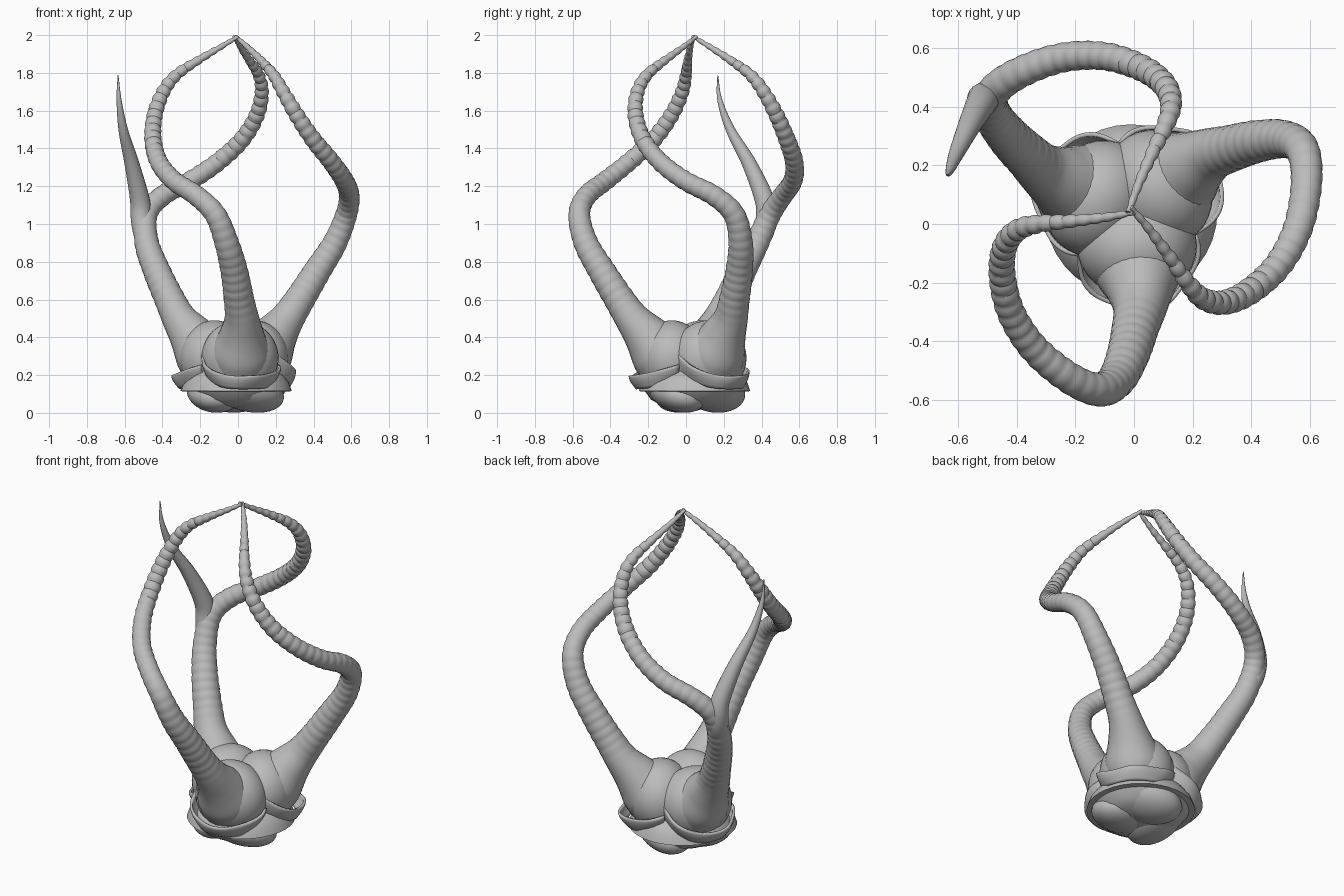
import bpy, bmesh, math
from mathutils import Vector, Matrix

if "Cube" in bpy.data.objects:
    bpy.data.objects.remove(bpy.data.objects["Cube"])

AXIS = Vector((-0.01, 0.045, 0))   # centre of the threefold symmetry

grey = bpy.data.materials.new("stone_grey")
grey.diffuse_color = (0.5, 0.5, 0.5, 1)
grey.use_nodes = True
grey.node_tree.nodes["Principled BSDF"].inputs["Base Color"].default_value = grey.diffuse_color


def turn(k, offset=0):
    """Rotation by k thirds of a turn about the symmetry axis."""
    a = math.radians(120 * k + offset)
    return Matrix.Translation(AXIS) @ Matrix.Rotation(a, 4, 'Z') @ Matrix.Translation(-AXIS)


def finish(bm, name, matrix=None, angle=35):
    if matrix:
        bm.transform(matrix)
    bmesh.ops.recalc_face_normals(bm, faces=bm.faces)
    me = bpy.data.meshes.new(name)
    bm.to_mesh(me)
    bm.free()
    me.materials.append(grey)
    ob = bpy.data.objects.new(name, me)
    bpy.context.collection.objects.link(ob)
    bpy.ops.object.select_all(action='DESELECT')
    bpy.context.view_layer.objects.active = ob
    ob.select_set(True)
    bpy.ops.object.shade_smooth_by_angle(angle=math.radians(angle))
    return ob


def smooth_path(points, step):
    """Catmull-Rom through (x, y, z, radius), resampled at an even spacing."""
    p = [Vector(q) for q in points]
    p = [2 * p[0] - p[1]] + p + [2 * p[-1] - p[-2]]
    dense = []
    for i in range(1, len(p) - 2):
        a, b, c, d = p[i - 1:i + 3]
        for j in range(40):
            t = j / 40
            dense.append(0.5 * (2 * b + (c - a) * t + (2 * a - 5 * b + 4 * c - d) * t * t
                                + (3 * b - a - 3 * c + d) * t ** 3))
    dense.append(p[-2])
    out, run = [dense[0]], 0
    for a, b in zip(dense, dense[1:]):
        run += (b.xyz - a.xyz).length
        if run >= step:
            out.append(b)
            run -= step
    out.append(dense[-1])
    return out


def loft(bm, rings):
    n = len(rings[0])
    for a, b in zip(rings, rings[1:]):
        for s in range(n):
            bm.faces.new((a[s], a[(s + 1) % n], b[(s + 1) % n], b[s]))
    bm.faces.new(rings[0])
    bm.faces.new(rings[-1])


def tube(name, points, step, sides, ridge=None, matrix=None):
    path = smooth_path(points, step)
    bm = bmesh.new()
    rings, normal = [], Vector((1, 0, 0))
    for i, q in enumerate(path):
        tangent = (path[min(i + 1, len(path) - 1)].xyz - path[max(i - 1, 0)].xyz).normalized()
        normal = (normal - tangent * normal.dot(tangent)).normalized()
        side = tangent.cross(normal)
        r = max(q.w, 0.002) * (ridge(i, q) if ridge else 1)
        rings.append([bm.verts.new(q.xyz + r * (math.cos(a) * normal + math.sin(a) * side))
                      for a in (math.tau * s / sides for s in range(sides))])
    loft(bm, rings)
    return finish(bm, name, matrix)


def ellipsoid(name, matrix, place):
    bm = bmesh.new()
    bmesh.ops.create_uvsphere(bm, u_segments=32, v_segments=20, radius=1)
    bm.transform(matrix)
    finish(bm, name, place)


# Flared neck and ridged arm share one profile along a spiralling path
ARM = [(0.012, -0.10, 0.27, 0.16), (0.015, -0.15, 0.335, 0.155),
       (0.02, -0.215, 0.415, 0.12), (0.02, -0.285, 0.5, 0.092),
       (0.005, -0.352, 0.6, 0.08), (-0.02, -0.445, 0.75, 0.072), (-0.06, -0.53, 0.9, 0.064),
       (-0.12, -0.565, 1.05, 0.057), (-0.22, -0.525, 1.15, 0.053), (-0.34, -0.425, 1.23, 0.05),
       (-0.42, -0.3, 1.33, 0.047), (-0.45, -0.17, 1.45, 0.044), (-0.44, -0.075, 1.58, 0.04),
       (-0.395, -0.02, 1.7, 0.035), (-0.325, 0.0, 1.79, 0.029), (-0.21, 0.01, 1.867, 0.021),
       (-0.1, 0.022, 1.932, 0.015), (0.0, 0.04, 1.992, 0.009)]


def beads(i, q):
    strength = min(max((q.z - 0.5) / 0.15, 0), 1) * (0.02 + 0.12 * max(0, q.z - 1.1))
    return 1 + strength * (-1, 0.1, 0.9, 0.9, 0.1)[i % 5]


for k in range(3):
    tube(f"neck_and_arm_{k + 1}", ARM, 0.01, 24, beads, turn(k))
    # Round bulb at the foot of each arm
    ellipsoid(f"bulb_{k + 1}", Matrix.Translation((0.01, -0.075, 0.29))
              @ Matrix.Diagonal((0.205, 0.178, 0.2, 1)), turn(k))

# Smooth horn branching from one arm
tube("branch_horn", [(-0.465, 0.34, 0.83, 0.03), (-0.495, 0.40, 0.93, 0.053),
                     (-0.512, 0.425, 1.03, 0.056), (-0.52, 0.415, 1.13, 0.052),
                     (-0.562, 0.335, 1.32, 0.039), (-0.608, 0.235, 1.5, 0.025),
                     (-0.63, 0.178, 1.66, 0.013), (-0.635, 0.168, 1.79, 0.002)], 0.03, 20)


# Curled lip clasping the lower outside of each bulb, rising at one end
def lip(k):
    bm = bmesh.new()
    cols, rows, grid = 36, 6, []
    for i in range(cols + 1):
        s = -1 + 2 * i / cols
        phi = math.radians(105 * s)
        left = max(0, -s)
        low = 0.125 + 0.1 * left ** 2 + 0.05 * max(0, s) ** 3
        high = 0.195 + 0.17 * left ** 2 + 0.06 * max(0, s) ** 2
        column = []
        for j in range(rows + 1):
            v = j / rows
            r = 0.175 + 0.036 * math.sin(v * math.pi / 2) + 0.008 * math.sin(5 * phi) * v
            column.append(bm.verts.new((0.01 + r * math.sin(phi), -0.09 - r * math.cos(phi),
                                        low + (high - low) * v)))
        grid.append(column)
    for a, b in zip(grid, grid[1:]):
        for j in range(rows):
            bm.faces.new((a[j], b[j], b[j + 1], a[j + 1]))
    ob = finish(bm, f"bulb_lip_{k + 1}", turn(k))
    thick = ob.modifiers.new("thickness", 'SOLIDIFY')
    thick.thickness = 0.014
    thick.offset = -1


for k in range(3):
    lip(k)

# Collar holding the bulbs, closed below by a shallow bowl
bm = bmesh.new()
loft(bm, [[bm.verts.new((AXIS.x + r * math.cos(a), AXIS.y + r * math.sin(a), z))
           for a in (math.tau * s / 36 for s in range(36))]
          for r, z in ((0.1, 0.025), (0.18, 0.042), (0.23, 0.07), (0.262, 0.113), (0.295, 0.115),
                       (0.28, 0.16), (0.25, 0.2), (0.18, 0.25))])
finish(bm, "collar")

# Overlapping rounded petals underneath
for k in range(3):
    ellipsoid(f"under_petal_{k + 1}", Matrix.Translation(AXIS + Vector((0.02, -0.11, 0.112)))
              @ Matrix.Rotation(math.radians(14), 4, 'Y')
              @ Matrix.Rotation(math.radians(-8), 4, 'X')
              @ Matrix.Diagonal((0.2, 0.15, 0.102, 1)), turn(k, 25))
